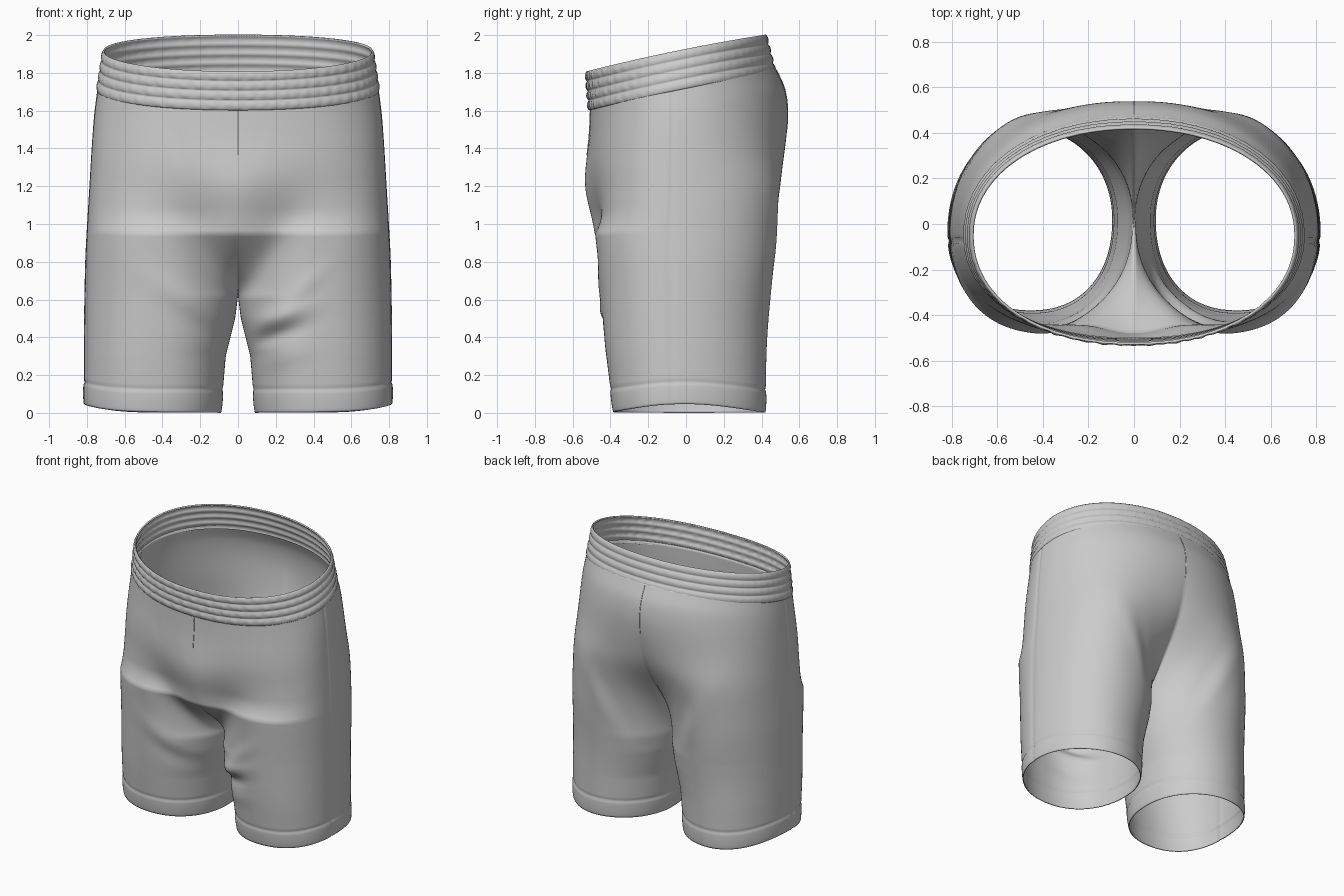
import bpy, bmesh
from math import sin, cos, pi, exp

if "Cube" in bpy.data.objects:
    bpy.data.objects.remove(bpy.data.objects["Cube"])

CROTCH = 0.62
NU = 132
# height: outer x, front y, back y
PROFILE = [(0, .816, -.385, .42), (.4, .816, -.432, .43), (.8, .809, -.465, .465),
           (1.0, .799, -.484, .480), (1.2, .787, -.500, .505), (1.45, .772, -.510, .538),
           (1.6, .76, -.508, .525), (1.74, .742, -.505, .470)]
INNER = [(0, .09), (.3, .065), (.5, .015), (CROTCH, 0), (2, 0)]
# side, front(-1)/back(1), x, z, angle, length, width, height
FOLDS = [(1, -1, .20, .50, .35, .17, .05, .030), (1, -1, .17, .40, .30, .16, .04, -.026),
         (1, -1, .30, .62, .75, .18, .05, .012), (1, -1, .22, .29, .25, .15, .05, .010),
         (-1, -1, .27, .60, .55, .20, .07, .012), (-1, -1, .20, .46, .5, .16, .06, -.010),
         (1, 1, .35, .85, 1.0, .30, .07, .008), (-1, 1, .35, .85, 1.0, .30, .07, .008),
         (1, 1, .22, .75, 1.15, .30, .06, -.008), (-1, 1, .22, .75, 1.15, .30, .06, -.008),
         (1, -1, .10, 1.50, 1.4, .12, .03, -.005), (-1, -1, .32, 1.52, 1.4, .12, .03, -.005)]


def smooth(t):
    t = max(0.0, min(1.0, t))
    return t * t * (3 - 2 * t)


def lookup(table, z):
    # smooth interpolation using averaged slopes
    z = max(table[0][0], min(table[-1][0], z))
    last = len(table) - 1
    i = next(k for k in range(last) if z <= table[k + 1][0])

    def slope(k, c):
        a, b = table[max(k - 1, 0)], table[min(k + 1, last)]
        return (b[c] - a[c]) / (b[0] - a[0])
    h = table[i + 1][0] - table[i][0]
    t = (z - table[i][0]) / h
    return [(2*t**3 - 3*t*t + 1) * table[i][c] + (t**3 - 2*t*t + t) * h * slope(i, c)
            + (3*t*t - 2*t**3) * table[i + 1][c] + (t**3 - t*t) * h * slope(i + 1, c)
            for c in range(1, len(table[0]))]


def linear(table, z):
    for (a, p), (b, q) in zip(table, table[1:]):
        if z <= b:
            return p + (q - p) * (z - a) / (b - a)
    return table[-1][1]


def super_unit(a, n_front, n_back):
    # unit superellipse point, squarer or rounder at front and back
    c, s = cos(a), sin(a)
    n = n_front if s < 0 else n_back
    r = (abs(c) ** n + abs(s) ** n) ** (-1 / n)
    return c * r, s * r


def section_point(u, z):
    xo, yf, yb = lookup(PROFILE, z)
    xi = linear(INNER, z)
    # hem roll and its stitch line
    puff = .004 * sin(pi * min(1, z / .12)) ** .5 if z < .12 else 0
    puff -= .004 * exp(-((z - .125) / .008) ** 2)
    # closed leg section
    c, s = super_unit(pi + 2 * pi * u, 2.2, 2.05)
    mid = -.01 + .03 * c * -1
    lx = (xo + xi) / 2 + ((xo - xi) / 2 + puff) * c
    ly = mid + s * ((mid - yf if s < 0 else yb - mid) + puff)
    # open half of the seat section
    c, s = super_unit(-pi / 2 + pi * u, 2.4 - .2 * smooth((z - 1.3) / .4), 2.1)
    tx, ty = xo * max(0, c), -.05 + s * ((-.05 - yf) if s < 0 else (yb + .05))
    # the legs flow into the seat above the crotch, quickly at the centre seam, slowly elsewhere
    t = max(0, z - CROTCH)
    wf = sin(pi / 2 * min(1, t / .5)) ** .65
    wb = sin(pi / 2 * min(1, t / 1.0)) ** .9
    near_f = smooth(1 - min(u, 1 - u) / .24)
    near_b = smooth(1 - min(u, 1 - u) / .3)
    wf = near_f * wf + (1 - near_f) * smooth(t / .8)
    wb = near_b * wb + (1 - near_b) * smooth(t / 1.0)
    w = wf + (wb - wf) * smooth(u)
    return lx + (tx - lx) * w, ly + (ty - ly) * w


EXTENT = {}


def body_point(u, z, side):
    # keep every section as deep as the profile asks
    if z not in EXTENT:
        ys = [section_point(i / NU, z)[1] for i in range(NU + 1)]
        _, yf, yb = lookup(PROFILE, z)
        EXTENT[z] = (yf / min(ys), yb / max(ys)) if z > .2 else (1, 1)
    x, y = section_point(u, z)
    y *= EXTENT[z][0 if y < 0 else 1]
    # fullness at the middle of the front
    if u < .5:
        y -= .030 * exp(-(x / .22) ** 2 - ((z - 1.28) / .20) ** 2)
    # side seam
    x -= .006 * exp(-((u - .485) / .006) ** 2)
    # cloth folds
    for sd, face, fx, fz, ang, ln, wd, ht in FOLDS:
        if sd == side and (u - .5) * face > 0:
            a = (x - fx) * cos(ang) + (z - fz) * sin(ang)
            b = -(x - fx) * sin(ang) + (z - fz) * cos(ang)
            y += face * ht * exp(-(a / ln) ** 2 - (b / wd) ** 2) * smooth(min(u, 1 - u) / .16)
    # waist tilts up to the back, hem rises at the outside
    rise = .045 * (max(0, x) / .8) ** 2 * (1 - smooth(z / .5)) * max(0, 1 - (y / .45) ** 2)
    return side * x, y, z + .2 * y * smooth((z - .7) / .95) + rise


def add_grid(bm, rows, closed=False, flip=False):
    grid = [[bm.verts.new(p) for p in row] for row in rows]
    n = len(grid[0])
    for lo, hi in zip(grid, grid[1:]):
        for i in range(n if closed else n - 1):
            j = (i + 1) % n
            q = [lo[i], lo[j], hi[j], hi[i]]
            bm.faces.new(q[::-1] if flip else q)


def finish(bm, name, thickness):
    bmesh.ops.remove_doubles(bm, verts=bm.verts, dist=1e-4)
    me = bpy.data.meshes.new(name)
    bm.to_mesh(me)
    bm.free()
    ob = bpy.data.objects.new(name, me)
    bpy.context.collection.objects.link(ob)
    me.polygons.foreach_set("use_smooth", [True] * len(me.polygons))
    mod = ob.modifiers.new("cloth_thickness", "SOLIDIFY")
    mod.thickness, mod.offset = thickness, -1


# Seat and both legs
heights = [.01 * i for i in range(16)] + [.16 + (1.74 - .16) * i / 84 for i in range(85)]
bm = bmesh.new()
for side in (1, -1):
    add_grid(bm, [[body_point(i / NU, z, side) for i in range(NU + 1)] for z in heights],
             flip=side < 0)
finish(bm, "seat_and_legs", .006)


# Elastic waistband with four gathered channels, crimped most at the front
def band_point(a, s):
    c, n = super_unit(a, 2.15, 2.1)
    crimp = .2 + .7 * smooth(-n)
    gather = 1 + crimp * (.3 * sin(70 * a + 2 * sin(5 * a)) + .2 * sin(43 * a + 9 * s))
    puff = .008 * abs(sin(4 * pi * s)) ** .8 * gather
    rx = .745 - .033 * s + puff
    front, back = .512 + .016 * s + puff, .472 - .05 * s + puff
    y = -.05 + n * ((front - .05) if n < 0 else (back + .05))
    return rx * c, y, 1.705 + .21 * s + .2 * y + .012 * (1 - (y / .5) ** 2)


NB, NS = 320, 40
bm = bmesh.new()
add_grid(bm, [[band_point(2 * pi * i / NB, j / NS) for i in range(NB)] for j in range(NS + 1)],
         closed=True)
finish(bm, "waistband", .010)


# Raised centre seams at front and back
def seam(name, u, z0, z1):
    cu = bpy.data.curves.new(name, "CURVE")
    cu.dimensions, cu.bevel_depth, cu.bevel_resolution = "3D", .003, 2
    sp = cu.splines.new("POLY")
    sp.points.add(24)
    for k, p in enumerate(sp.points):
        p.co = (*body_point(u, z0 + (z1 - z0) * k / 24, 1), 1)
    ob = bpy.data.objects.new(name, cu)
    bpy.context.collection.objects.link(ob)


seam("front_centre_seam", 0, 1.46, 1.72)
seam("back_centre_seam", 1, 1.4, 1.72)
